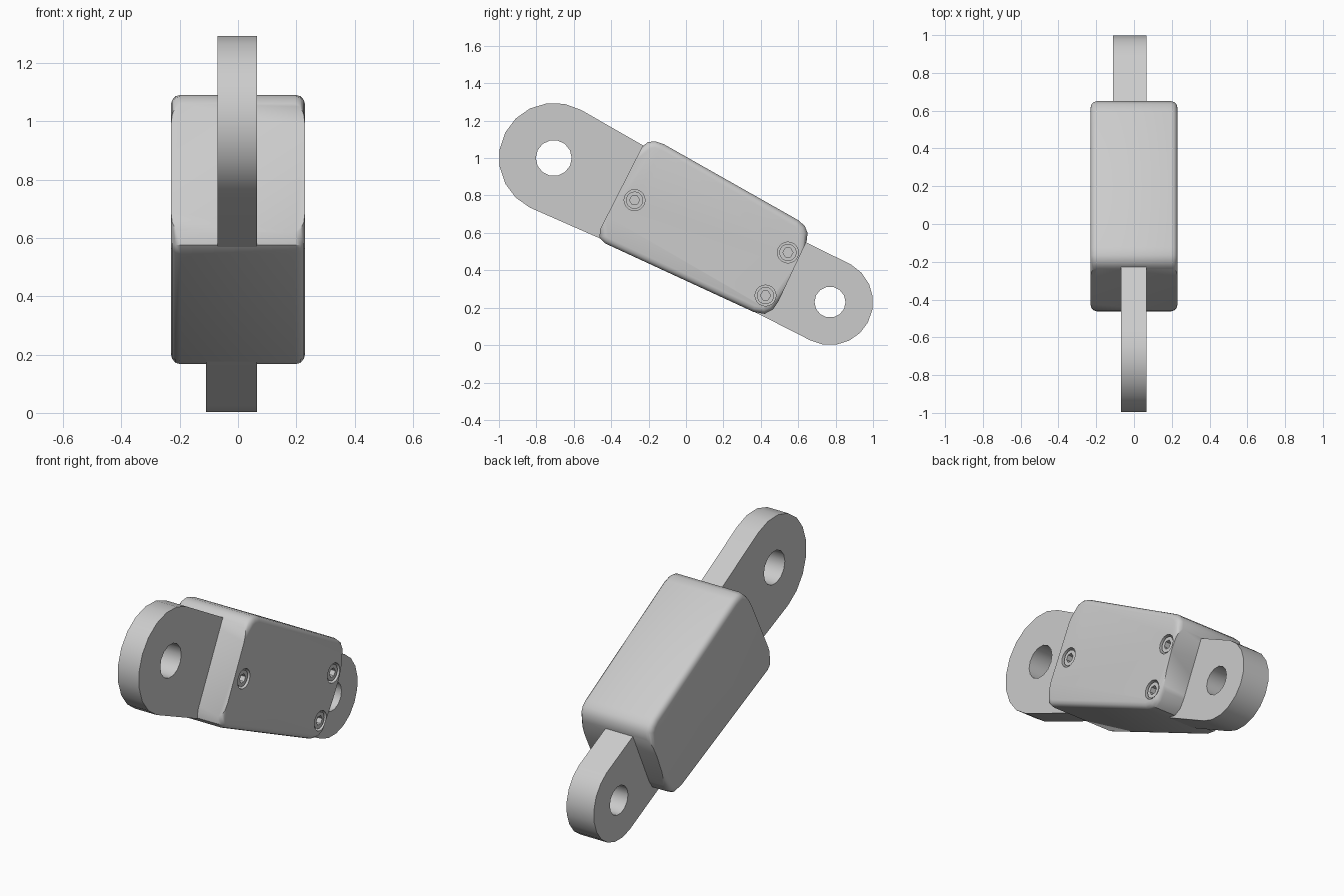
import bpy, bmesh, math
from math import sin, cos, radians

if "Cube" in bpy.data.objects:
    bpy.data.objects.remove(bpy.data.objects["Cube"])

grey = bpy.data.materials.new("light_grey")
grey.diffuse_color = (0.6, 0.6, 0.6, 1)
grey.use_nodes = True
grey.node_tree.nodes["Principled BSDF"].inputs["Base Color"].default_value = grey.diffuse_color


def plate(name, outline, x0, x1, bevel_rim=False):
    """Extrude a (y, z) outline from x0 to x1; optionally round the long rims."""
    bm = bmesh.new()
    base = bm.faces.new([bm.verts.new((x0, y, z)) for y, z in outline])
    ext = bmesh.ops.extrude_face_region(bm, geom=[base], use_keep_orig=True)
    for v in ext["geom"]:
        if isinstance(v, bmesh.types.BMVert):
            v.co.x = x1
    bmesh.ops.recalc_face_normals(bm, faces=bm.faces)
    if bevel_rim:
        def is_long_rim(e):
            a, b = (v.co for v in e.verts)
            d = b - a
            on_side = abs(d.x) < 1e-5
            end_edge = d.y * d.z > 0 and d.length > 0.2
            return on_side and not end_edge
        bmesh.ops.bevel(bm, geom=[e for e in bm.edges if is_long_rim(e)],
                        offset=0.033, segments=3, profile=0.5, affect='EDGES',
                        clamp_overlap=True)
    me = bpy.data.meshes.new(name)
    bm.to_mesh(me)
    bm.free()
    me.materials.append(grey)
    ob = bpy.data.objects.new(name, me)
    bpy.context.collection.objects.link(ob)
    return ob


def arc(y, z, r, start, end, n):
    return [(y + r * cos(radians(start + (end - start) * i / n)),
             z + r * sin(radians(start + (end - start) * i / n)))
            for i in range(n + 1)]


def ring(y, z, r, n):
    return arc(y, z, r, 0, 360, n)[:-1]


def activate(ob):
    bpy.ops.object.select_all(action='DESELECT')
    ob.select_set(True)
    bpy.context.view_layer.objects.active = ob


def cut(ob, outline, x0, x1):
    """Subtract an extruded outline and discard the cutter."""
    cutter = plate("cutter", outline, x0, x1)
    cutter.hide_render = True
    mod = ob.modifiers.new("cut", 'BOOLEAN')
    mod.operation, mod.solver, mod.object = 'DIFFERENCE', 'EXACT', cutter
    activate(ob)
    bpy.ops.object.modifier_apply(modifier=mod.name)
    bpy.data.objects.remove(cutter)


def smooth(ob):
    activate(ob)
    bpy.ops.object.shade_smooth_by_angle(angle=radians(32))


# Upper arm with rounded end and pin hole
upper = plate("upper_arm", arc(-0.705, 1.0, 0.295, 61, 244, 10)
              + [(-0.30, 0.50), (-0.05, 0.965)], -0.07, 0.065)
cut(upper, ring(-0.707, 1.0, 0.096, 14), -0.3, 0.3)
smooth(upper)

# Lower arm, slightly thicker towards one side
lower = plate("lower_arm", arc(0.77, 0.23, 0.23, -117, 60.5, 10)
              + [(0.50, 0.62), (0.20, 0.262)], -0.11, 0.065)
cut(lower, ring(0.77, 0.23, 0.083, 14), -0.3, 0.3)
smooth(lower)

# Tapered body block with rounded corners and long edges
body = plate("body", [(-0.235, 1.06), (-0.205, 1.085), (-0.165, 1.09), (-0.12, 1.075),
                      (0.60, 0.668), (0.635, 0.637), (0.65, 0.60), (0.645, 0.555),
                      (0.495, 0.235), (0.465, 0.19), (0.42, 0.167), (0.36, 0.178),
                      (-0.435, 0.545), (-0.462, 0.575), (-0.46, 0.618)],
             -0.23, 0.23, bevel_rim=True)
screws = [(-0.275, 0.775), (0.545, 0.495), (0.425, 0.265)]
for y, z in screws:
    cut(body, ring(y, z, 0.056, 20), 0.175, 0.3)
smooth(body)

# Recessed socket-head screws
for i, (y, z) in enumerate(screws):
    head = plate(f"screw_{i + 1}", ring(y, z, 0.046, 20), 0.165, 0.222)
    cut(head, ring(y, z, 0.027, 6), 0.19, 0.3)
    smooth(head)
